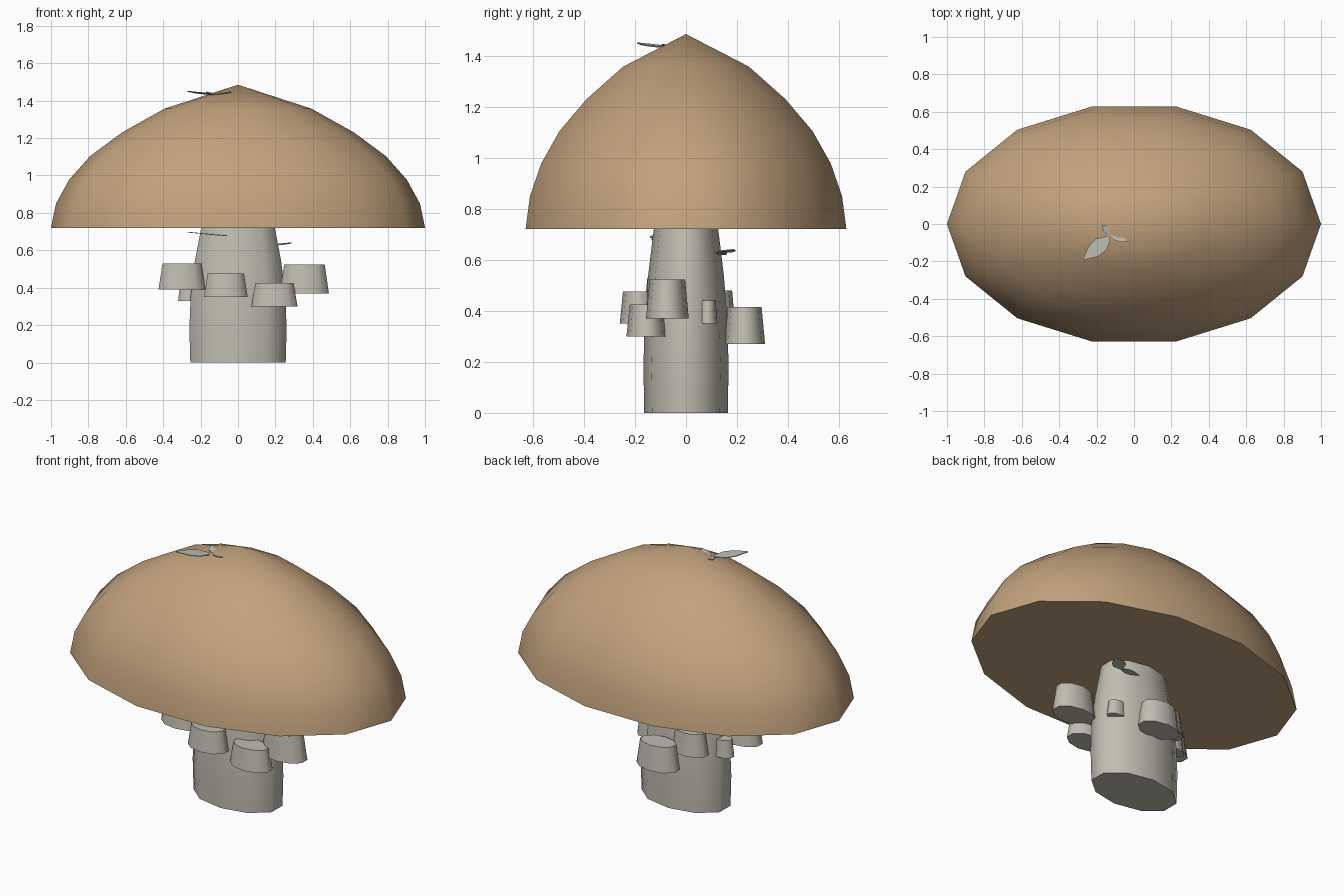
import bpy, math

if "Cube" in bpy.data.objects:
    bpy.data.objects.remove(bpy.data.objects["Cube"])


def material(name, rgb):
    m = bpy.data.materials.new(name)
    m.diffuse_color = (*rgb, 1)
    m.use_nodes = True
    m.node_tree.nodes["Principled BSDF"].inputs["Base Color"].default_value = m.diffuse_color
    return m


TAN = material("cap tan", (0.54, 0.36, 0.205))
STONE = material("stem pale grey", (0.53, 0.51, 0.44))
LEAF = material("leaf grey", (0.50, 0.51, 0.45))


def make(name, verts, faces, mat, smooth=True):
    me = bpy.data.meshes.new(name)
    me.from_pydata(verts, [], faces)
    me.materials.append(mat)
    ob = bpy.data.objects.new(name, me)
    bpy.context.collection.objects.link(ob)
    if smooth:
        bpy.ops.object.select_all(action='DESELECT')
        bpy.context.view_layer.objects.active = ob
        ob.select_set(True)
        bpy.ops.object.shade_smooth_by_angle(angle=math.radians(60))
    return ob


def lathe(name, profile, n, mat, cx=0, cy=0, turn=0.0, apex=None):
    """Stack elliptical rings (z, rx, ry); close with flat ends or a point."""
    verts, faces = [], [list(range(n))[::-1]]
    for z, rx, ry in profile:
        for k in range(n):
            a = 2 * math.pi * (k + turn) / n
            verts.append((cx + rx * math.cos(a), cy + ry * math.sin(a), z))
    for i in range(len(profile) - 1):
        for k in range(n):
            j = (k + 1) % n
            faces.append((i * n + k, i * n + j, (i + 1) * n + j, (i + 1) * n + k))
    top = (len(profile) - 1) * n
    if apex is None:
        faces.append([top + k for k in range(n)])
    else:
        verts.append((cx, cy, apex))
        faces += [(top + k, top + (k + 1) % n, len(verts) - 1) for k in range(n)]
    return make(name, verts, faces, mat)


# Big oval cap with a pointed crown and flat underside
rings = [(0.72, 1), (0.85, 0.973), (0.977, 0.903), (1.104, 0.79), (1.23, 0.62), (1.357, 0.393)]
lathe("cap", [(z, r, r * 0.645) for z, r in rings], 14, TAN, apex=1.485)

# Stem, slightly swollen low down
rings = [(0, 0.255), (0.18, 0.26), (0.36, 0.253), (0.54, 0.231), (0.73, 0.195)]
lathe("stem", [(z, r / 0.951, r * 0.642) for z, r in rings], 10, STONE, turn=0.5)

# Small tapered mushrooms on the stem: x, y, bottom, top, half width
for i, (x, y, z0, z1, r) in enumerate([
        (-0.30, -0.085, 0.39, 0.53, 0.125),
        (-0.065, -0.185, 0.35, 0.475, 0.117),
        (0.195, -0.155, 0.30, 0.425, 0.123),
        (0.355, -0.073, 0.37, 0.523, 0.131),
        (0.19, 0.085, 0.35, 0.44, 0.06),
        (0.02, 0.23, 0.27, 0.415, 0.125),
        (-0.115, 0.125, 0.35, 0.48, 0.105),
        (-0.25, 0.02, 0.33, 0.43, 0.07)]):
    t = r * 0.83
    lathe(f"small_mushroom_{i + 1}", [(z0, r / 0.951, r * 0.64), (z1, t / 0.951, t * 0.64)],
          10, STONE, x, y, turn=0.5)


def leaf(name, base, tip, width):
    """Thin pointed blade from base to tip."""
    (x0, y0, z0), (x1, y1, z1) = base, tip
    dx, dy = x1 - x0, y1 - y0
    d = math.hypot(dx, dy)
    nx, ny = -dy / d * width, dx / d * width
    outline = [(0, 0.3), (0.3, 0.9), (0.6, 0.85), (1, 0.08),
               (1, -0.08), (0.6, -0.85), (0.3, -0.9), (0, -0.3)]
    n = len(outline)
    verts = [(x0 + dx * t + nx * w, y0 + dy * t + ny * w, z0 + (z1 - z0) * t + h)
             for h in (-0.002, 0.002) for t, w in outline]
    faces = [list(range(n))[::-1], list(range(n, 2 * n))]
    faces += [(k, (k + 1) % n, n + (k + 1) % n, n + k) for k in range(n)]
    make(name, verts, faces, LEAF, smooth=False)


# Leaf pair on the crown
leaf("crown_leaf_large", (-0.135, -0.075, 1.432), (-0.27, -0.19, 1.45), 0.045)
leaf("crown_leaf_small_a", (-0.12, -0.055, 1.432), (-0.035, -0.095, 1.445), 0.022)
leaf("crown_leaf_small_b", (-0.12, -0.055, 1.432), (-0.17, -0.005, 1.446), 0.022)

# Leaves beside the stem
leaf("front_leaf_large", (-0.15, -0.10, 0.685), (-0.27, -0.10, 0.697), 0.045)
leaf("front_leaf_small", (-0.15, -0.10, 0.685), (-0.06, -0.13, 0.678), 0.022)
leaf("back_leaf_large", (0.20, 0.135, 0.628), (0.285, 0.185, 0.64), 0.04)
leaf("back_leaf_small", (0.20, 0.13, 0.628), (0.09, 0.15, 0.62), 0.022)
